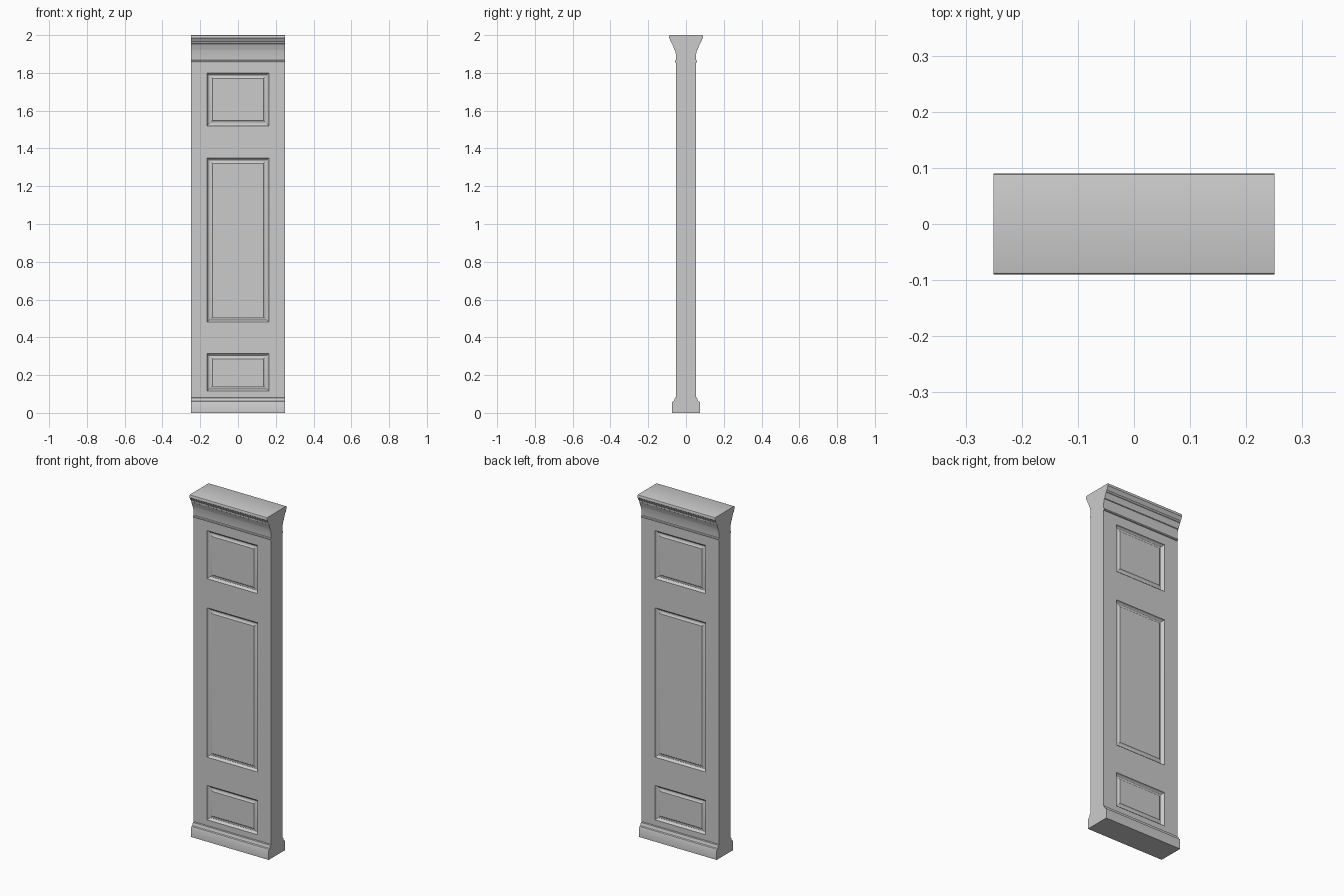
import bpy
import bmesh
import math
from mathutils import Vector

cube = bpy.data.objects.get("Cube")
if cube:
    bpy.data.objects.remove(cube)

HALF_WIDTH = 0.25
SHAFT = 0.052

# Half profile, (depth, height): plinth, shaft, astragal, frieze and crown
BASE = [(0.074, 0), (0.074, 0.054), (0.071, 0.06), (0.064, 0.063),
        (0.061, 0.07), (0.059, 0.08), (SHAFT, 0.082)]
CROWN = [(SHAFT, 1.854), (0.057, 1.856), (0.059, 1.861), (0.057, 1.866),
         (0.052, 1.868), (0.053, 1.895), (0.058, 1.92), (0.062, 1.922),
         (0.066, 1.935), (0.073, 1.953), (0.076, 1.955), (0.077, 1.964),
         (0.083, 1.969), (0.086, 1.98), (0.09, 1.984), (0.09, 1.994),
         (0.088, 1.999), (0.085, 2.0)]
# Panels, (bottom, top), and their shared half width
PANELS = [(0.115, 0.315), (0.48, 1.35), (1.52, 1.80)]
PANEL_HALF = 0.163
# Panel moulding steps, (inset, depth): sharp edge, round groove, field
GROOVE = [(0.0015, -0.005), (0.004, -0.005), (0.006, -0.003),
          (0.006, 0.001), (0.006, 0.003), (0.005, 0.004)]


def make_material(name, colour):
    mat = bpy.data.materials.new(name)
    mat.use_nodes = True
    mat.diffuse_color = colour
    mat.node_tree.nodes["Principled BSDF"].inputs["Base Color"].default_value = colour
    return mat


def is_shaft(face):
    return (abs(face.normal.y) > 0.99
            and abs(abs(face.calc_center_median().y) - SHAFT) < 1e-4
            and 0.08 < face.calc_center_median().z < 1.855)


def cut_shaft(bm, point, normal):
    faces = [f for f in bm.faces if is_shaft(f)]
    edges = {e for f in faces for e in f.edges}
    verts = {v for f in faces for v in f.verts}
    bmesh.ops.bisect_plane(bm, geom=faces + list(edges) + list(verts),
                           plane_co=Vector(point), plane_no=Vector(normal))
    bm.normal_update()


def is_panel(face):
    c = face.calc_center_median()
    return (is_shaft(face) and abs(c.x) < PANEL_HALF
            and any(low < c.z < high for low, high in PANELS))


# Pilaster body: mirrored profile swept across the width
bm = bmesh.new()
half = BASE + CROWN
outline = [(-y, z) for y, z in half] + [(y, z) for y, z in reversed(half)]
end = bm.faces.new([bm.verts.new((-HALF_WIDTH, y, z)) for y, z in outline])
swept = bmesh.ops.extrude_face_region(bm, geom=[end], use_keep_orig=True)
moved = [g for g in swept["geom"] if isinstance(g, bmesh.types.BMVert)]
bmesh.ops.translate(bm, verts=moved, vec=(2 * HALF_WIDTH, 0, 0))
bmesh.ops.recalc_face_normals(bm, faces=bm.faces[:])
bm.normal_update()

# Panel outlines cut into the front and back
for x in (-PANEL_HALF, PANEL_HALF):
    cut_shaft(bm, (x, 0, 0), (1, 0, 0))
for z in (z for panel in PANELS for z in panel):
    cut_shaft(bm, (0, 0, z), (0, 0, 1))

# Grooved moulding around each raised field
panels = [f for f in bm.faces if is_panel(f)]
for width, depth in GROOVE:
    bmesh.ops.inset_individual(bm, faces=panels, thickness=width, depth=depth,
                               use_even_offset=True)
    bm.normal_update()

mesh = bpy.data.meshes.new("panelled_pilaster")
bm.to_mesh(mesh)
bm.free()
pilaster = bpy.data.objects.new("panelled_pilaster", mesh)
bpy.context.collection.objects.link(pilaster)
mesh.materials.append(make_material("plain grey", (0.6, 0.6, 0.6, 1)))

bpy.ops.object.select_all(action='DESELECT')
pilaster.select_set(True)
bpy.context.view_layer.objects.active = pilaster
bpy.ops.object.shade_smooth_by_angle(angle=math.radians(35))
